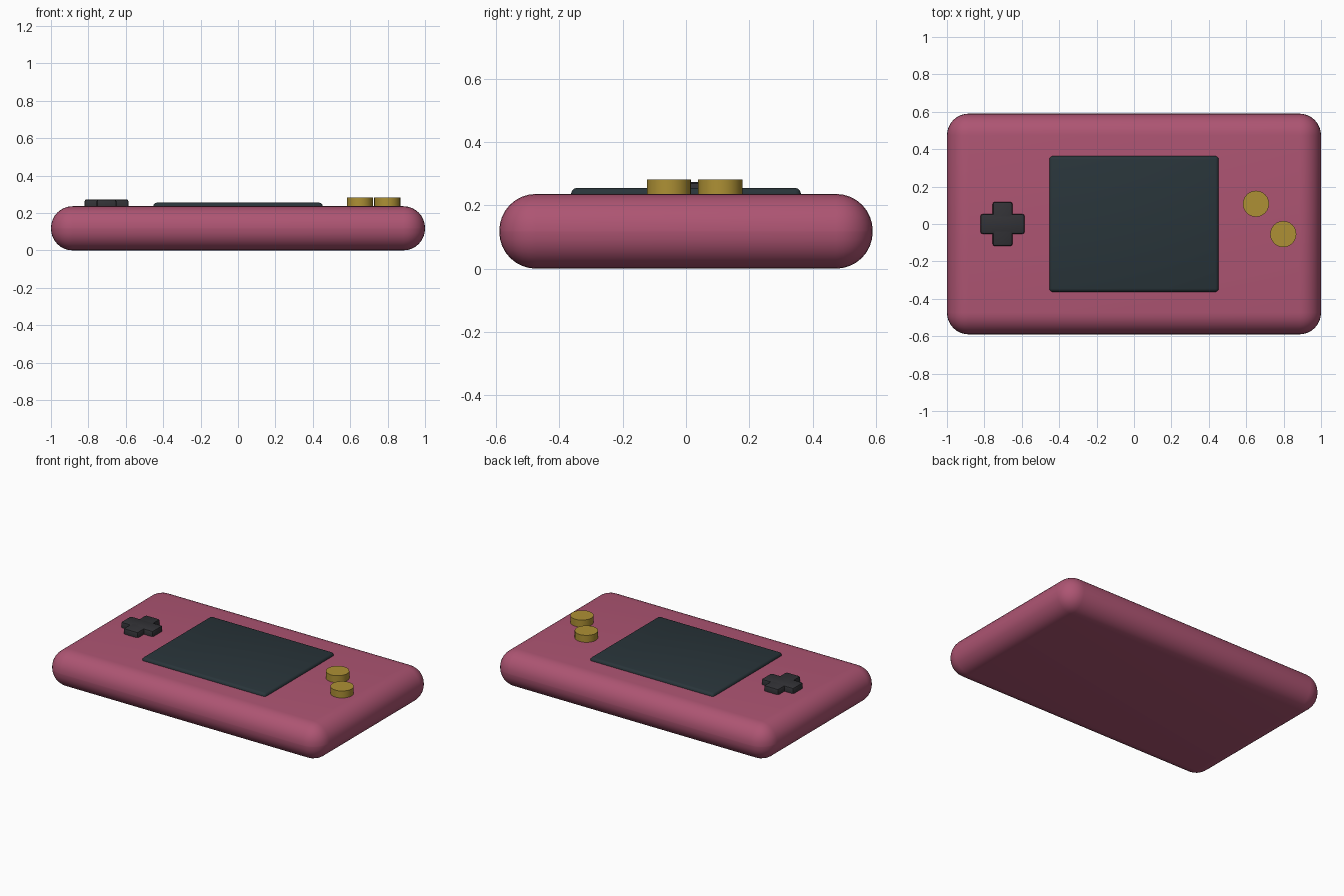
import bpy

if "Cube" in bpy.data.objects:
    bpy.data.objects.remove(bpy.data.objects["Cube"])


def material(name, rgb):
    m = bpy.data.materials.new(name)
    m.diffuse_color = (*rgb, 1)
    m.use_nodes = True
    m.node_tree.nodes["Principled BSDF"].inputs["Base Color"].default_value = m.diffuse_color
    return m


PINK = material("pink", (0.42, 0.09, 0.17))
GLASS = material("dark_glass", (0.022, 0.035, 0.042))
BLACK = material("black", (0.032, 0.032, 0.037))
GOLD = material("gold", (0.42, 0.28, 0.035))


def finish(ob, name, mat, angle=0.6):
    ob.name = name
    ob.data.materials.append(mat)
    bpy.ops.object.shade_smooth_by_angle(angle=angle)
    return ob


def rounded_box(name, size, loc, bevel, segments, mat):
    bpy.ops.mesh.primitive_cube_add(size=1, location=loc)
    ob = bpy.context.object
    ob.scale = size
    bpy.ops.object.transform_apply(location=False, rotation=False, scale=True)
    mod = ob.modifiers.new("round", "BEVEL")
    mod.width = bevel
    mod.segments = segments
    bpy.ops.object.modifier_apply(modifier="round")
    return finish(ob, name, mat)


# Pill-edged shell and raised display
rounded_box("body", (2, 1.18, 0.236), (0, 0, 0.118), 0.116, 8, PINK)
rounded_box("screen", (0.906, 0.726, 0.05), (0, 0, 0.23), 0.018, 3, GLASS)

# Direction pad: two crossed bars
for name, sx, sy in (("pad_horizontal", 0.236, 0.106), ("pad_vertical", 0.106, 0.236)):
    rounded_box(name, (sx, sy, 0.06), (-0.703, 0, 0.243), 0.012, 2, BLACK)

# Two round action buttons
for name, x, y in (("button_upper", 0.652, 0.108), ("button_lower", 0.798, -0.054)):
    bpy.ops.mesh.primitive_cylinder_add(vertices=24, radius=0.07, depth=0.07,
                                        location=(x, y, 0.247))
    finish(bpy.context.object, name, GOLD)
